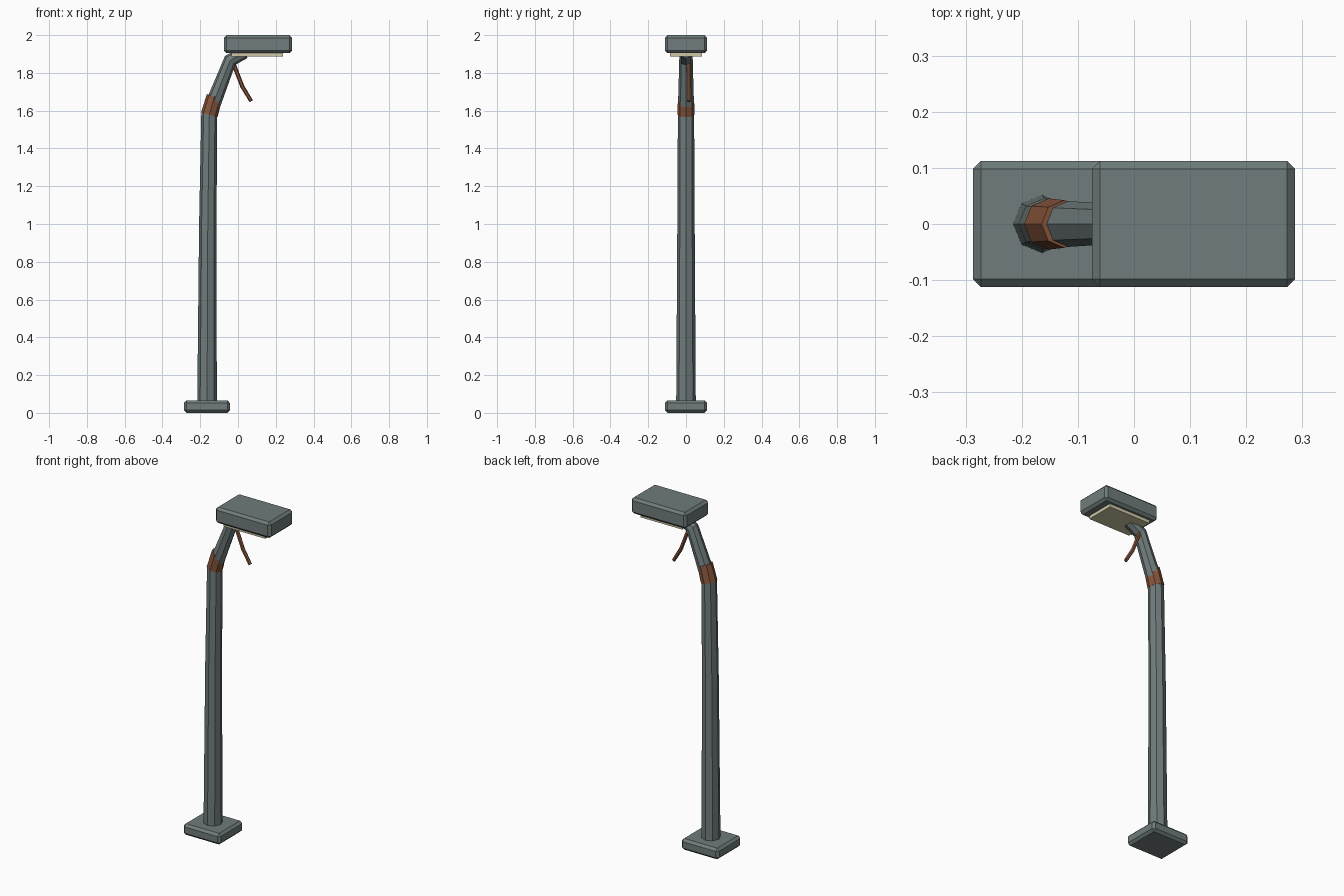
import bpy, bmesh, math
from mathutils import Vector

if "Cube" in bpy.data.objects:
    bpy.data.objects.remove(bpy.data.objects["Cube"])


def material(name, rgb):
    m = bpy.data.materials.new(name)
    m.diffuse_color = (*rgb, 1)
    m.use_nodes = True
    m.node_tree.nodes["Principled BSDF"].inputs["Base Color"].default_value = m.diffuse_color
    return m


STEEL = material("weathered_steel", (0.16, 0.20, 0.20))
RUST = material("rust", (0.24, 0.09, 0.045))
GLASS = material("lamp_glass", (0.62, 0.58, 0.38))


def finish(name, bm, mat):
    bmesh.ops.recalc_face_normals(bm, faces=bm.faces[:])
    mesh = bpy.data.meshes.new(name)
    bm.to_mesh(mesh)
    bm.free()
    mesh.materials.append(mat)
    obj = bpy.data.objects.new(name, mesh)
    bpy.context.collection.objects.link(obj)
    return obj


def box(name, lo, hi, mat, bevel=0):
    lo, hi = Vector(lo), Vector(hi)
    bm = bmesh.new()
    bmesh.ops.create_cube(bm, size=1)
    bmesh.ops.scale(bm, vec=hi - lo, verts=bm.verts)
    bmesh.ops.translate(bm, vec=(lo + hi) / 2, verts=bm.verts)
    obj = finish(name, bm, mat)
    if bevel:
        mod = obj.modifiers.new("chamfer", "BEVEL")
        mod.width, mod.segments = bevel, 1
    return obj


def tube(name, path, sides, mat, y=0):
    """Sweep a polygon along (x, z, radius) points lying in a plane of constant y."""
    bm = bmesh.new()
    pts = [Vector((x, y, z)) for x, z, r in path]
    side = Vector((0, 1, 0))
    rings = []
    for i, p in enumerate(pts):
        before = (p - pts[i - 1]).normalized() if i else Vector()
        after = (pts[i + 1] - p).normalized() if i + 1 < len(pts) else Vector()
        out = side.cross((before + after).normalized())
        ring = []
        for k in range(sides):
            a = 2 * math.pi * k / sides
            ring.append(bm.verts.new(p + path[i][2] * (math.cos(a) * out + math.sin(a) * side)))
        rings.append(ring)
    for a, b in zip(rings, rings[1:]):
        for k in range(sides):
            n = (k + 1) % sides
            bm.faces.new((a[k], a[n], b[n], b[k]))
    bm.faces.new(rings[0])
    bm.faces.new(rings[-1])
    return finish(name, bm, mat)


# Foot plate and lamp housing
box("base_plate", (-0.287, -0.112, 0), (-0.042, 0.112, 0.066), STEEL, 0.014)
box("lamp_head", (-0.075, -0.112, 1.905), (0.287, 0.112, 2.0), STEEL, 0.014)
box("lamp_panel", (-0.035, -0.085, 1.886), (0.238, 0.085, 1.915), GLASS)

# Bent octagonal pole
tube("pole", [(-0.164, 0.03, 0.052), (-0.160, 1.0, 0.046), (-0.152, 1.585, 0.043),
              (-0.042, 1.866, 0.036), (0.035, 1.908, 0.033)], 8, STEEL)

# Rusted collar around the bend
tube("rust_band", [(-0.152, 1.578, 0.0455), (-0.124, 1.676, 0.0425)], 8, RUST)

# Loose hanging cable
tube("loose_cable", [(-0.03, 1.865, 0.011), (0.022, 1.73, 0.011), (0.070, 1.65, 0.010)],
     6, RUST, y=0.015)
